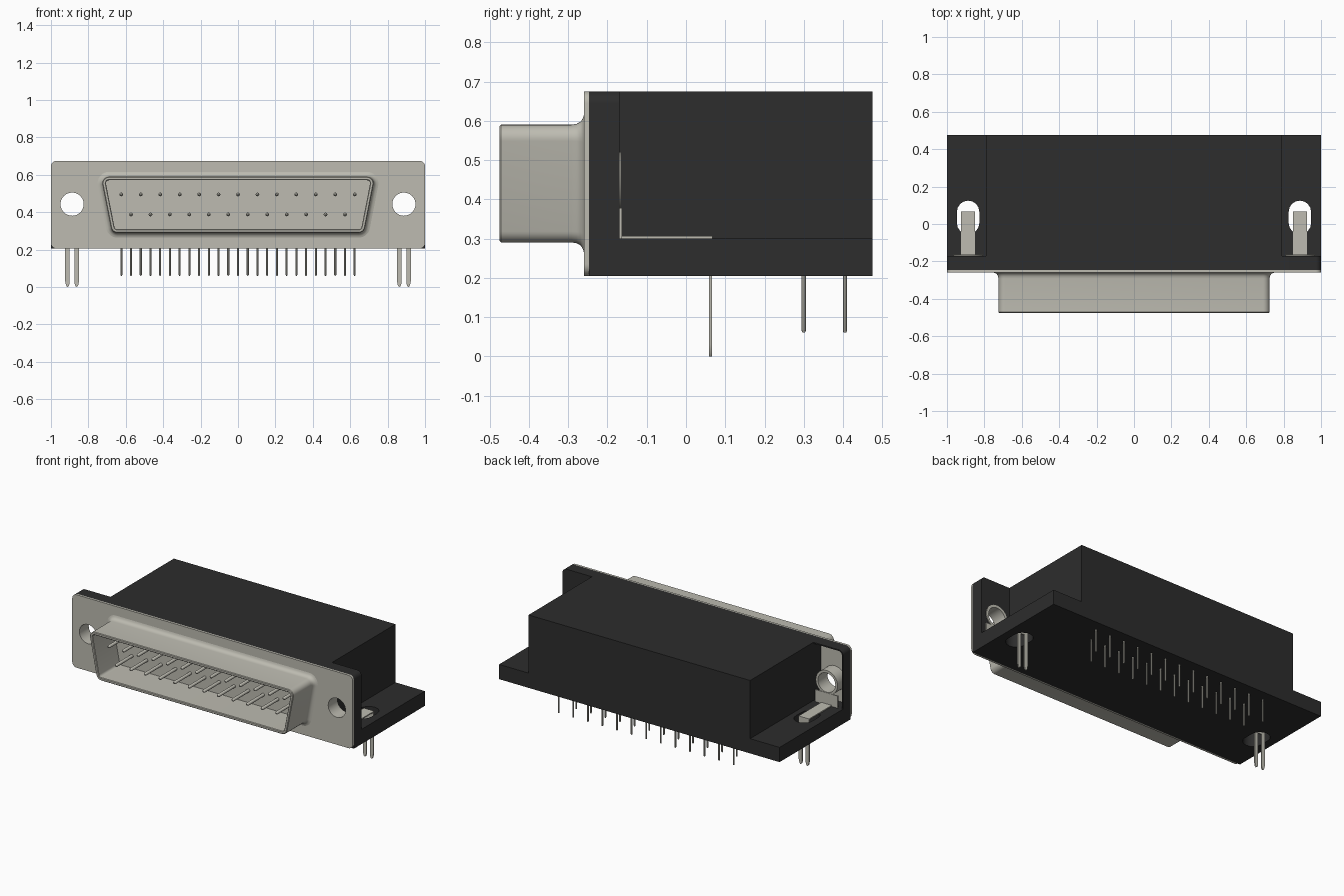
import bpy, bmesh, math
from mathutils import Vector

if "Cube" in bpy.data.objects:
    bpy.data.objects.remove(bpy.data.objects["Cube"], do_unlink=True)


def material(name, rgb):
    m = bpy.data.materials.new(name)
    m.use_nodes = True
    m.diffuse_color = (*rgb, 1)
    m.node_tree.nodes["Principled BSDF"].inputs["Base Color"].default_value = (*rgb, 1)
    return m


METAL = material("warm grey metal", (0.51, 0.50, 0.44))
BLACK = material("black plastic", (0.026, 0.026, 0.026))

HOLE_X, HOLE_Z, HOLE_R = 0.887, 0.443, 0.062
FLANGE_Y, EAR_Y = -0.247, -0.17
BOTTOM, BASE_TOP, TOP = 0.205, 0.30, 0.675


def arc(cx, cy, r, a0, a1, n=8):
    return [(cx + r * math.cos(math.radians(a0 + (a1 - a0) * i / n)),
             cy + r * math.sin(math.radians(a0 + (a1 - a0) * i / n))) for i in range(n + 1)]


def circle(cx, cy, r, n=32):
    return arc(cx, cy, r, 0, 360, n)[:-1]


def select_only(ob):
    bpy.ops.object.select_all(action='DESELECT')
    ob.select_set(True)
    bpy.context.view_layer.objects.active = ob


def smooth(ob):
    select_only(ob)
    bpy.ops.object.shade_smooth_by_angle(angle=math.radians(35))


def plate(name, loops, lo, hi, mat, upright=True):
    """Flat outline with holes; upright plates span y lo..hi, others z lo..hi."""
    cu = bpy.data.curves.new(name, 'CURVE')
    cu.dimensions, cu.fill_mode, cu.extrude = '2D', 'BOTH', (hi - lo) / 2
    for pts in loops:
        s = cu.splines.new('POLY')
        s.points.add(len(pts) - 1)
        for p, (x, y) in zip(s.points, pts):
            p.co = (x, y, 0, 1)
        s.use_cyclic_u = True
    ob = bpy.data.objects.new(name, cu)
    bpy.context.collection.objects.link(ob)
    mid = (lo + hi) / 2
    if upright:
        ob.rotation_euler.x = math.pi / 2
        ob.location.y = mid
    else:
        ob.location.z = mid
    select_only(ob)
    bpy.ops.object.convert(target='MESH')
    ob = bpy.context.object
    ob.data.materials.clear()
    ob.data.materials.append(mat)
    smooth(ob)
    return ob


def mesh_object(name, bm, mat):
    bmesh.ops.recalc_face_normals(bm, faces=bm.faces)
    me = bpy.data.meshes.new(name)
    bm.to_mesh(me)
    bm.free()
    me.materials.append(mat)
    ob = bpy.data.objects.new(name, me)
    bpy.context.collection.objects.link(ob)
    return ob


def box(name, lo, hi, mat):
    bm = bmesh.new()
    bmesh.ops.create_cube(bm, size=1)
    for v in bm.verts:
        v.co = Vector([lo[i] + (v.co[i] + 0.5) * (hi[i] - lo[i]) for i in range(3)])
    return mesh_object(name, bm, mat)


def loft(bm, rings, closed=False):
    rows = [[bm.verts.new(p) for p in ring] for ring in rings]
    pairs = list(zip(rows, rows[1:])) + ([(rows[-1], rows[0])] if closed else [])
    for a, b in pairs:
        for i in range(len(a)):
            j = (i + 1) % len(a)
            bm.faces.new((a[i], a[j], b[j], b[i]))
    return rows


def rod(bm, start, direction, length, r, n=12):
    """Round pin with a rounded tip."""
    rot = Vector((0, 0, 1)).rotation_difference(Vector(direction))
    profile = [(r, 0), (r, length - r), (r * 0.8, length - r * 0.4), (r * 0.4, length)]
    rows = loft(bm, [[Vector(start) + rot @ Vector((x, y, h)) for x, y in circle(0, 0, q, n)]
                     for q, h in profile])
    bm.faces.new(rows[0])
    bm.faces.new(rows[-1])


def shell_outline(d):
    """Rounded trapezoid, wider at the top, grown by d."""
    r, a = 0.035 + d, 11
    return (arc(0.645, 0.325, r, -90, -a) + arc(0.69, 0.555, r, -a, 90)
            + arc(-0.69, 0.555, r, 90, 180 + a) + arc(-0.645, 0.325, r, 180 + a, 270))


# Plastic base with slotted ends
slots = [arc(s * HOLE_X, 0.065, 0.06, 0, 180) + arc(s * HOLE_X, 0.005, 0.06, 180, 360)
         for s in (-1, 1)]
plate("base", [[(-1, FLANGE_Y), (1, FLANGE_Y), (1, 0.475), (-1, 0.475)]] + slots,
      BOTTOM, BASE_TOP, BLACK, upright=False)

# Central housing
box("housing", (-0.79, FLANGE_Y, BASE_TOP), (0.79, 0.475, TOP), BLACK)

# Solid left ear, hollow right ear open at the back
corner = arc(0.97, TOP - 0.03, 0.03, 0, 90)
plate("left_ear", [[(0.79, BASE_TOP), (1, BASE_TOP)] + corner + [(0.79, TOP)],
                   circle(HOLE_X, HOLE_Z, HOLE_R + 0.008)], FLANGE_Y, EAR_Y, BLACK)
inner = arc(0.97, TOP - 0.03, 0.022, 90, 0)
wall = ([(1, BASE_TOP)] + corner + [(0.79, TOP), (0.79, TOP - 0.008)] + inner
        + [(0.992, BASE_TOP)])
plate("right_ear_wall", [[(-x, z) for x, z in wall]], FLANGE_Y, EAR_Y, BLACK)

# Metal front flange
r = 0.03
flange = (arc(1 - r, BOTTOM + r, r, -90, 0) + arc(1 - r, TOP - r, r, 0, 90)
          + arc(r - 1, TOP - r, r, 90, 180) + arc(r - 1, BOTTOM + r, r, 180, 270))
plate("front_flange", [flange] + [circle(s * HOLE_X, HOLE_Z, HOLE_R) for s in (-1, 1)],
      -0.26, FLANGE_Y, METAL)

# Drawn metal shell with a flared root, lip and inner floor
profile = [(0.030, -0.259), (0.018, -0.262), (0.008, -0.268), (0.002, -0.279), (0, -0.292),
           (0, -0.471), (-0.004, -0.475), (-0.015, -0.475), (-0.019, -0.471), (-0.019, -0.263)]
bm = bmesh.new()
rows = loft(bm, [[(x, y, z) for x, z in shell_outline(d)] for d, y in profile])
bm.faces.new(rows[-1])
bm.faces.new(rows[0])
smooth(mesh_object("connector_shell", bm, METAL))

# Contact pins and solder tails: 13 in the upper row, 12 in the lower row
contacts, tails = bmesh.new(), bmesh.new()
for count, z, tail_y in ((13, 0.495, 0.405), (12, 0.388, 0.30)):
    for i in range(count):
        x = (i - (count - 1) / 2) * 0.104
        rod(contacts, (x, -0.26, z), (0, -1, 0), 0.17, 0.010)
        rod(tails, (x, tail_y, BOTTOM + 0.01), (0, 0, -1), 0.155, 0.0055, 8)
smooth(mesh_object("contact_pins", contacts, METAL))
smooth(mesh_object("solder_tails", tails, METAL))

for s, side in ((1, "left"), (-1, "right")):
    cx = s * HOLE_X
    # Sleeve lining the screw hole
    bm = bmesh.new()
    loft(bm, [[(x, y, z) for x, z in circle(cx, HOLE_Z, q)] for q, y in
              ((HOLE_R, -0.25), (HOLE_R, -0.165), (0.078, -0.165), (0.078, -0.25))], True)
    smooth(mesh_object(side + "_screw_sleeve", bm, METAL))

    # Angled board bracket: upright tab, flat strip and forked legs
    box(side + "_bracket_tab", (cx - 0.08, EAR_Y, BASE_TOP),
        (cx + 0.08, EAR_Y + 0.007, 0.378), METAL)
    box(side + "_bracket_strip", (cx - 0.037, EAR_Y, BASE_TOP),
        (cx + 0.037, 0.067, BASE_TOP + 0.007), METAL)
    half = [(0.037, 0.303), (0.037, 0.03), (0.032, 0.008), (0.026, 0), (0.018, 0.004),
            (0.013, 0.02), (0.013, 0.23)]
    fork = half + [(-x, z) for x, z in reversed(half)]
    plate(side + "_bracket_legs", [[(cx + x, z) for x, z in fork]], 0.058, 0.066, METAL)
